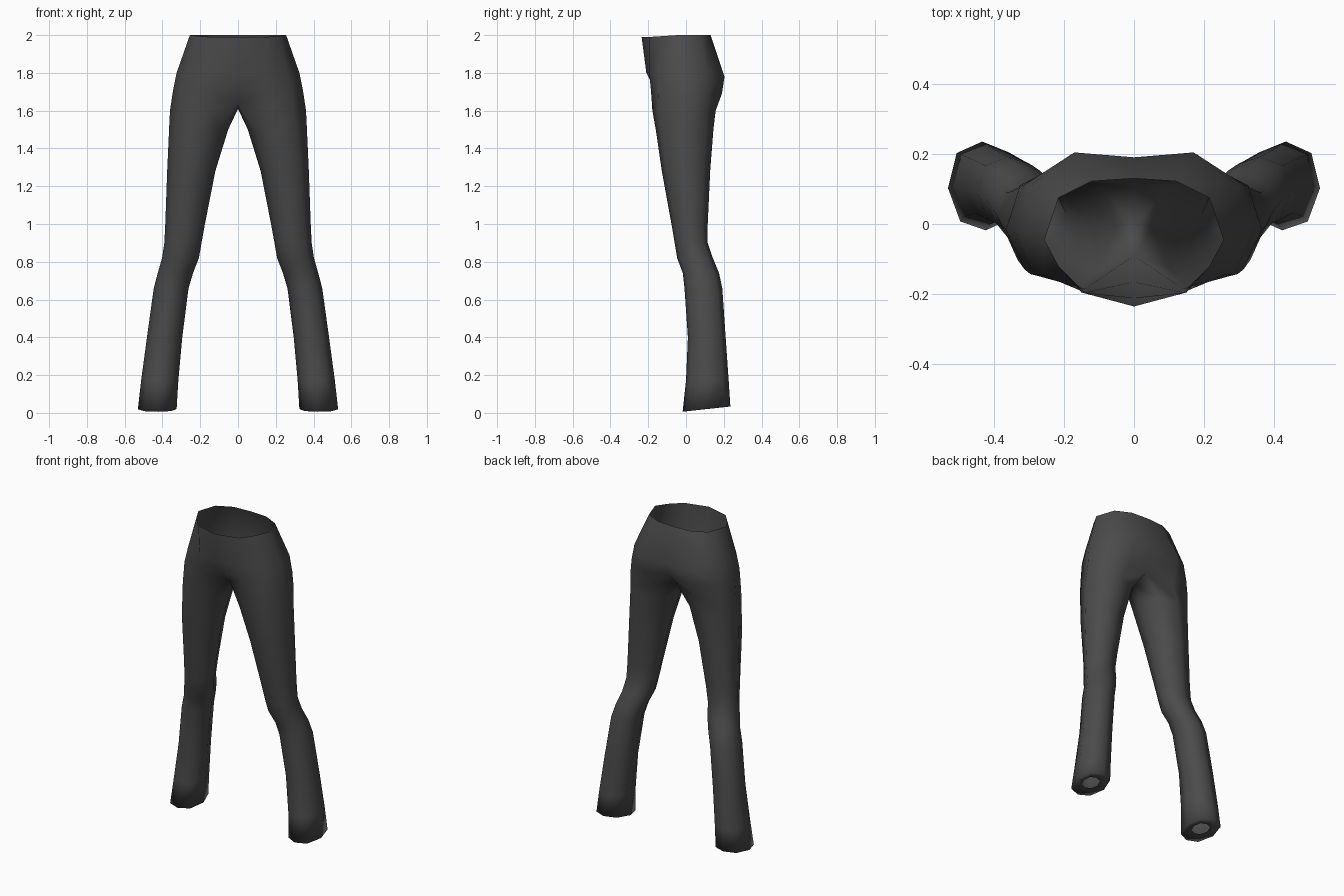
import bpy
import bmesh

if "Cube" in bpy.data.objects:
    bpy.data.objects.remove(bpy.data.objects["Cube"])

# One dark cloth colour
cloth = bpy.data.materials.new("dark_grey_cloth")
cloth.diffuse_color = (0.07, 0.07, 0.07, 1)
cloth.use_nodes = True
cloth.node_tree.nodes["Principled BSDF"].inputs["Base Color"].default_value = cloth.diffuse_color

# Hip half rings: centre front, round the outside, to centre back
WAIST = [(0, -.235, 1.99), (.15, -.195, 1.99), (.215, -.12, 1.995), (.255, -.045, 2),
         (.215, .075, 2), (.12, .122, 2), (0, .13, 2)]
HIP = [(0, -.21, 1.8), (.14, -.195, 1.8), (.26, -.145, 1.8), (.325, -.02, 1.8),
       (.295, .11, 1.8), (.17, .204, 1.78), (0, .19, 1.78)]
SEAT = [(0, -.165, 1.71), (.14, -.185, 1.7), (.285, -.145, 1.7), (.345, -.01, 1.7),
        (.315, .11, 1.7), (.17, .19, 1.69), (0, .165, 1.69)]
# Full leg opening, closed by the crotch point
CROTCH = [(0, -.09, 1.635), (.15, -.178, 1.6), (.295, -.143, 1.6), (.36, 0, 1.6),
          (.325, .11, 1.6), (.17, .157, 1.6), (0, .11, 1.63), (0, .0, 1.61)]

# Leg cross-section, and sections as z, x min, x max, y min, y max
SECTION = [(-.72, -.75), (-.05, -1), (.66, -.8), (1, -.05),
           (.76, .74), (.05, 1), (-.68, .76), (-1, 0)]
LEG = [(1.5, .052, .365, -.16, .145), (1.28, .12, .375, -.128, .128),
       (1.0, .175, .385, -.077, .115), (.9, .193, .39, -.06, .115),
       (.82, .207, .402, -.047, .142), (.74, .238, .425, -.017, .175),
       (.66, .262, .446, -.008, .192), (.4, .295, .482, .01, .21),
       (.17, .316, .513, .0, .226), (.02, .325, .53, -.018, .235)]


def leg_ring(z, x0, x1, y0, y1, tilt=0):
    cx, cy, rx, ry = (x0 + x1) / 2, (y0 + y1) / 2, (x1 - x0) / 2, (y1 - y0) / 2
    return [(cx + u * rx, cy + v * ry, z + tilt * v) for u, v in SECTION]


bm = bmesh.new()


def add(points):
    return [bm.verts.new(p) for p in points]


def bridge(upper, lower, closed):
    n = len(upper) if closed else 7
    for i in range(n if closed else n - 1):
        j = (i + 1) % len(upper) if closed else i + 1
        bm.faces.new((lower[i], lower[j], upper[j], upper[i]))


# Hips
rings = [add(r) for r in (WAIST, HIP, SEAT, CROTCH)]
for a, b in zip(rings, rings[1:]):
    bridge(a, b, False)

# Leg down to the slanted hem
last = rings[-1]
for k, s in enumerate(LEG):
    ring = add(leg_ring(*s, tilt=.014 if k == len(LEG) - 1 else 0))
    bridge(last, ring, True)
    last = ring

# Hem lip folded inward around a small opening
lip = add(leg_ring(.03, .375, .48, .055, .165, .008))
bridge(last, lip, True)

mesh = bpy.data.meshes.new("trousers")
bm.to_mesh(mesh)
bm.free()
mesh.materials.append(cloth)
for p in mesh.polygons:
    p.use_smooth = True
trousers = bpy.data.objects.new("trousers", mesh)
bpy.context.collection.objects.link(trousers)

# Other leg
mirror = trousers.modifiers.new("other_side", 'MIRROR')
mirror.use_axis[0] = True
mirror.use_clip = True
mirror.merge_threshold = 0.001
